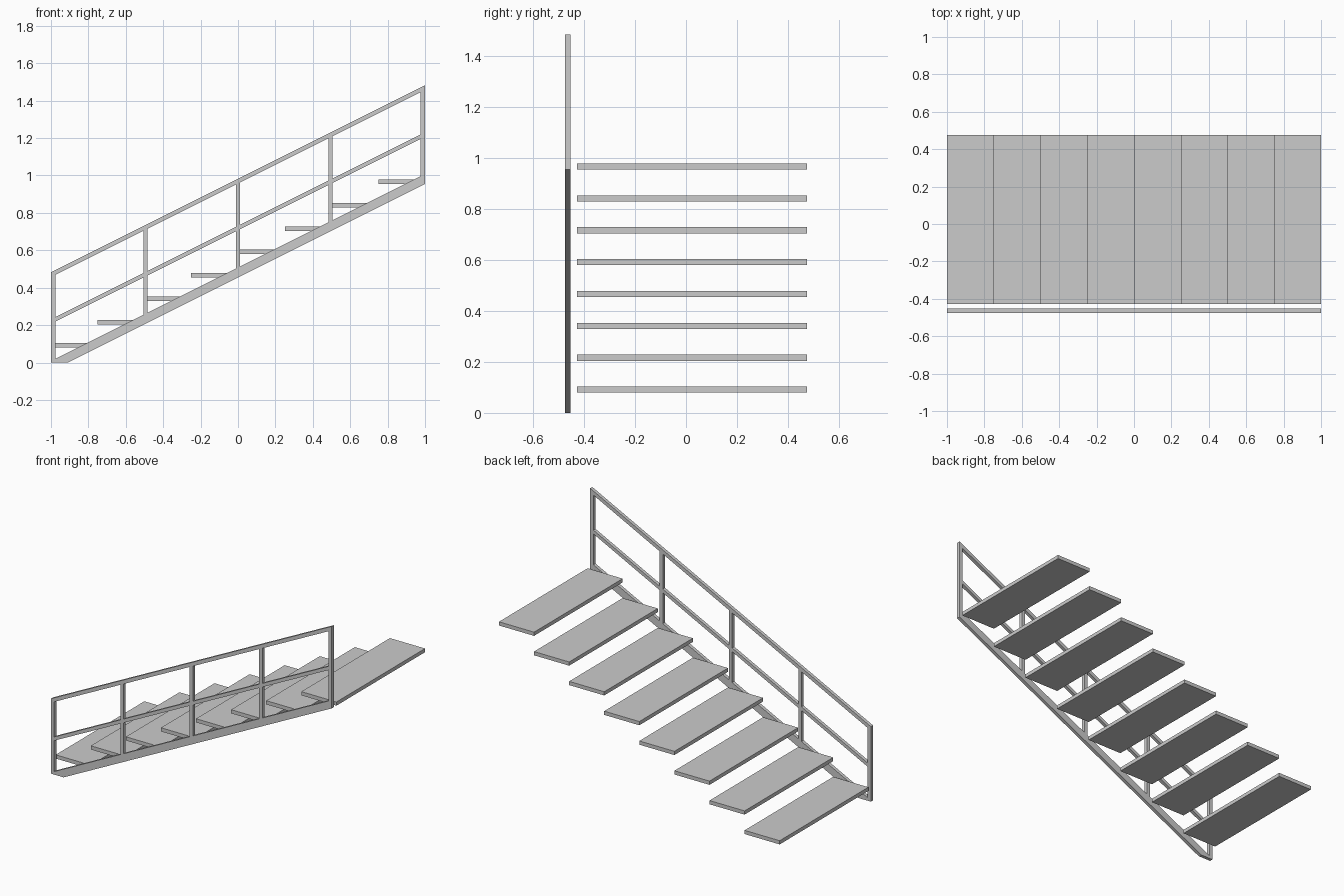
import bpy
import bmesh

cube = bpy.data.objects.get("Cube")
if cube:
    bpy.data.objects.remove(cube)

# Single grey finish
grey = bpy.data.materials.new("light grey")
grey.use_nodes = True
colour = (0.6, 0.6, 0.6, 1)
grey.diffuse_color = colour
grey.node_tree.nodes["Principled BSDF"].inputs["Base Color"].default_value = colour

SLOPE = 0.5
STEPS = 8
BAYS = 4
POST = 0.023
FRAME_FRONT, FRAME_BACK = -0.475, -0.453
TREAD_FRONT, TREAD_BACK = -0.427, 0.475
TREAD_DEPTH, TREAD_THICK = 0.25, 0.024


def add_object(name, bm):
    bmesh.ops.recalc_face_normals(bm, faces=bm.faces[:])
    mesh = bpy.data.meshes.new(name)
    bm.to_mesh(mesh)
    bm.free()
    mesh.materials.append(grey)
    obj = bpy.data.objects.new(name, mesh)
    bpy.context.collection.objects.link(obj)
    return obj


def box(name, lo, hi):
    bm = bmesh.new()
    bmesh.ops.create_cube(bm, size=1)
    for v in bm.verts:
        v.co = [lo[i] if v.co[i] < 0 else hi[i] for i in range(3)]
    return add_object(name, bm)


# Railing frame: stringer, middle rail, handrail and posts as one welded sheet.
# Heights are the sloping edges of the three rails, measured at x = 0.
heights = [0.455, 0.508, 0.707, 0.731, 0.957, 0.983]
pitch = (2 - POST) / BAYS
columns = []
for i in range(BAYS + 1):
    left = -1 + i * pitch
    columns.append((left, left + POST, True))
    if i < BAYS:
        # the stringer's foot is cut flat on the floor inside the first bay
        foot = -heights[0] / SLOPE
        stops = [left + POST] + ([foot] if i == 0 else []) + [left + pitch]
        columns += [(a, b, False) for a, b in zip(stops, stops[1:])]

bm = bmesh.new()
for x0, x1, is_post in columns:
    for row, (low, high) in enumerate(zip(heights, heights[1:])):
        if is_post or row % 2 == 0:
            corners = [(x0, low), (x1, low), (x1, high), (x0, high)]
            bm.faces.new([bm.verts.new((x, FRAME_FRONT, max(0, SLOPE * x + h)))
                          for x, h in corners])
bmesh.ops.remove_doubles(bm, verts=bm.verts[:], dist=0.0005)
sheet = bmesh.ops.extrude_face_region(bm, geom=bm.faces[:])
moved = [g for g in sheet["geom"] if isinstance(g, bmesh.types.BMVert)]
bmesh.ops.translate(bm, verts=moved, vec=(0, FRAME_BACK - FRAME_FRONT, 0))
add_object("railing_frame", bm)

# Floating treads
for i in range(STEPS):
    x = -1 + i * TREAD_DEPTH
    z = 0.079 + i * TREAD_DEPTH * SLOPE
    box(f"tread_{i + 1}", (x, TREAD_FRONT, z),
        (x + TREAD_DEPTH, TREAD_BACK, z + TREAD_THICK))
